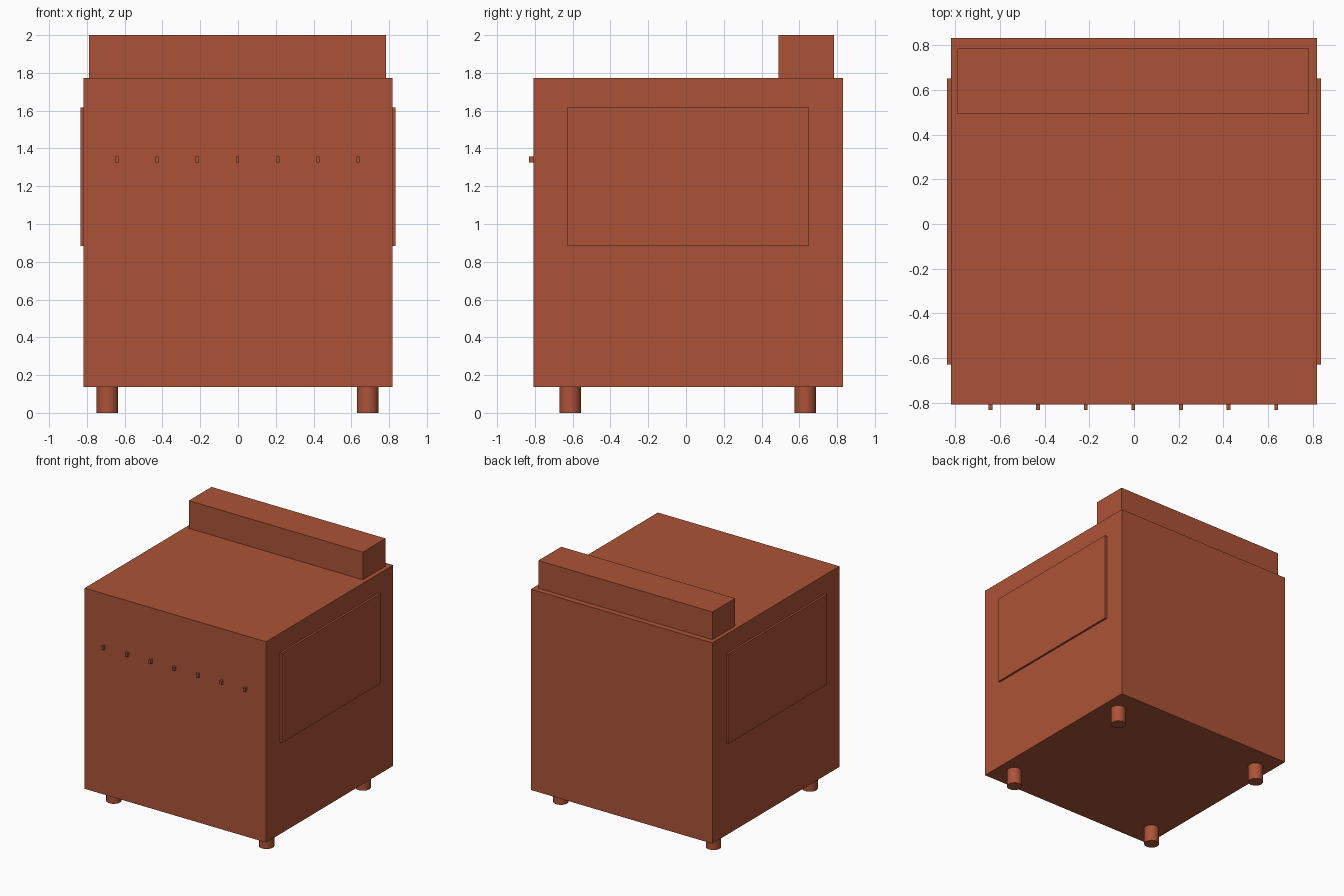
import bpy

if "Cube" in bpy.data.objects:
    bpy.data.objects.remove(bpy.data.objects["Cube"])

mat = bpy.data.materials.new("brick_red")
mat.diffuse_color = (0.413, 0.086, 0.038, 1)
mat.use_nodes = True
mat.node_tree.nodes["Principled BSDF"].inputs["Base Color"].default_value = mat.diffuse_color


def box(name, x0, x1, y0, y1, z0, z1):
    bpy.ops.mesh.primitive_cube_add(size=1, location=((x0 + x1) / 2, (y0 + y1) / 2, (z0 + z1) / 2))
    ob = bpy.context.object
    ob.name = name
    ob.scale = (x1 - x0, y1 - y0, z1 - z0)
    bpy.ops.object.transform_apply(location=False, rotation=False, scale=True)
    ob.data.materials.append(mat)
    return ob


# Main cabinet and raised back console
box("cabinet", -0.819, 0.819, -0.807, 0.831, 0.136, 1.774)
box("back_console", -0.788, 0.783, 0.491, 0.784, 1.774, 2.0)

# Thin raised panels on both sides
box("right_panel", 0.819, 0.835, -0.628, 0.650, 0.884, 1.617)
box("left_panel", -0.835, -0.819, -0.628, 0.650, 0.884, 1.617)

# Row of small front knobs
for i in range(7):
    x = -0.642 + i * 0.213
    box(f"front_knob_{i + 1}", x - 0.0085, x + 0.0085, -0.831, -0.807, 1.325, 1.357)

# Four round feet
for sx, x in (("left", -0.691), ("right", 0.687)):
    for sy, y in (("front", -0.613), ("back", 0.632)):
        bpy.ops.mesh.primitive_cylinder_add(vertices=32, radius=0.057, depth=0.136,
                                            location=(x, y, 0.068))
        foot = bpy.context.object
        foot.name = f"{sy}_{sx}_foot"
        foot.data.materials.append(mat)
        bpy.ops.object.shade_smooth_by_angle()
